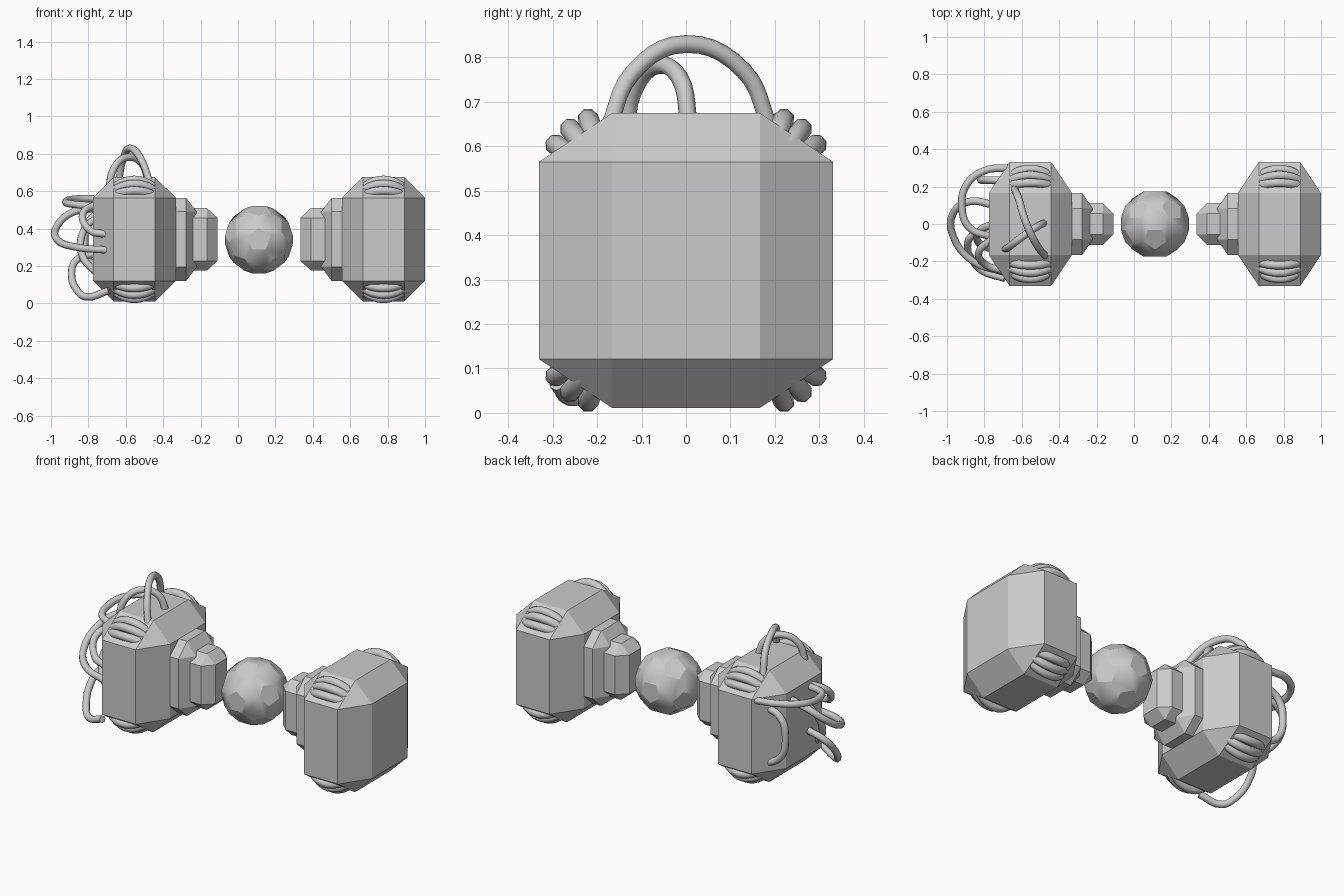
import bpy, bmesh, math
from mathutils import Matrix, Vector

if "Cube" in bpy.data.objects:
    bpy.data.objects.remove(bpy.data.objects["Cube"])

CX, CZ = 0.112, 0.343          # mirror plane of the two heads, axis height


def hull_object(name, points, loc):
    """Convex solid around a set of points, with flat faces merged."""
    bm = bmesh.new()
    for p in points:
        bm.verts.new(p)
    bmesh.ops.convex_hull(bm, input=bm.verts[:])
    bmesh.ops.dissolve_limit(bm, angle_limit=0.01, verts=bm.verts[:], edges=bm.edges[:])
    bmesh.ops.recalc_face_normals(bm, faces=bm.faces[:])
    me = bpy.data.meshes.new(name)
    bm.to_mesh(me)
    bm.free()
    ob = bpy.data.objects.new(name, me)
    ob.location = loc
    bpy.context.collection.objects.link(ob)
    return ob


def chamfered_box(name, loc, half, inner):
    """Box with all edges chamfered: hull of its face rectangles."""
    points = []
    for axis in range(3):
        p = [half[i] if i == axis else inner[i] for i in range(3)]
        for sx in (-1, 1):
            for sy in (-1, 1):
                for sz in (-1, 1):
                    points.append((p[0] * sx, p[1] * sy, p[2] * sz))
    return hull_object(name, points, loc)


def tube(name, paths, radius, sides_res=2, steps=5):
    """Smooth tubes through lists of points, as one mesh."""
    cu = bpy.data.curves.new(name, 'CURVE')
    cu.dimensions = '3D'
    cu.bevel_depth = radius
    cu.bevel_resolution = sides_res
    cu.resolution_u = steps
    cu.use_fill_caps = True
    for pts in paths:
        sp = cu.splines.new('BEZIER')
        sp.bezier_points.add(len(pts) - 1)
        for b, p in zip(sp.bezier_points, pts):
            b.co = p
            b.handle_left_type = b.handle_right_type = 'AUTO'
    ob = bpy.data.objects.new(name, cu)
    bpy.context.collection.objects.link(ob)
    bpy.ops.object.select_all(action='DESELECT')
    ob.select_set(True)
    bpy.context.view_layer.objects.active = ob
    bpy.ops.object.convert(target='MESH')
    return bpy.context.view_layer.objects.active


# Heads with two stepped necks and ridge fans, mirrored left and right
for side, s in (("left", -1), ("right", 1)):
    hx = CX + s * 0.666
    chamfered_box(side + "_head", (hx, 0, CZ), (0.222, 0.331, 0.332), (0.111, 0.166, 0.222))
    chamfered_box(side + "_neck_large", (CX + s * 0.444, 0, CZ), (0.111, 0.166, 0.222), (0.055, 0.083, 0.148))
    chamfered_box(side + "_neck_small", (CX + s * 0.333, 0, CZ), (0.111, 0.111, 0.167), (0.055, 0.055, 0.115))

    ridges = []
    for sy in (-1, 1):
        for sz in (-1, 1):
            for deg in (20, 38, 57):
                a = math.radians(deg)
                out = Vector((0, sy * math.sin(a), sz * math.cos(a)))
                base = Vector((hx, sy * 0.17, CZ + sz * 0.18))
                arc = []
                for k in range(9):
                    t = math.radians(15 + 150 * k / 8)
                    arc.append(base + Vector((0.145 * math.cos(t), 0, 0)) + out * (0.147 * math.sin(t)))
                ridges.append(arc)
    tube(side + "_ridges", ridges, 0.024, steps=2)

# Centre ball: icosahedron with its corners cut off at a third of each edge
bm = bmesh.new()
bmesh.ops.create_icosphere(bm, subdivisions=1, radius=1)
turn = Matrix(((0, -1, 0), (0, 0, -1), (1, 0, 0)))
thirds = []
for e in bm.edges:
    a, b = (v.co.copy() for v in e.verts)
    for p in (a.lerp(b, 1 / 3), a.lerp(b, 2 / 3)):
        thirds.append(turn @ (p.normalized() * 0.186))
bm.free()
ball = hull_object("centre_ball", thirds, (CX, 0, 0.341))
for f in ball.data.polygons:
    f.use_smooth = len(f.vertices) != 5

# Loops of cable on top of the left head
tube("top_cables", [
    [(-0.64, 0.19, 0.64), (-0.615, 0.13, 0.77), (-0.575, 0, 0.83), (-0.515, -0.12, 0.765), (-0.47, -0.175, 0.64)],
    [(-0.69, -0.135, 0.62), (-0.665, -0.12, 0.72), (-0.6, -0.07, 0.78), (-0.52, -0.015, 0.755), (-0.475, 0.008, 0.64)],
], 0.02)

# Loops of cable on the outer side of the left head
tube("side_cables", [
    [(-0.67, 0.30, 0.55), (-0.80, 0.285, 0.56), (-0.895, 0.21, 0.555), (-0.92, 0.09, 0.54), (-0.88, -0.02, 0.53), (-0.76, -0.07, 0.52)],
    [(-0.74, 0.10, 0.51), (-0.88, 0.12, 0.49), (-0.97, 0.05, 0.41), (-0.965, -0.07, 0.34), (-0.86, -0.20, 0.30), (-0.69, -0.26, 0.285)],
    [(-0.75, -0.05, 0.27), (-0.86, -0.06, 0.235), (-0.89, -0.12, 0.16), (-0.86, -0.20, 0.07), (-0.81, -0.25, 0.035), (-0.69, -0.29, 0.07)],
    [(-0.68, 0.235, 0.50), (-0.79, 0.235, 0.45), (-0.82, 0.235, 0.34), (-0.79, 0.235, 0.22), (-0.68, 0.235, 0.15)],
    [(-0.70, -0.25, 0.37), (-0.79, -0.22, 0.39), (-0.83, -0.15, 0.48), (-0.76, -0.08, 0.53)],
    [(-0.75, 0.0, 0.46), (-0.82, -0.03, 0.40), (-0.83, -0.10, 0.25), (-0.75, -0.14, 0.16)],
], 0.02)
